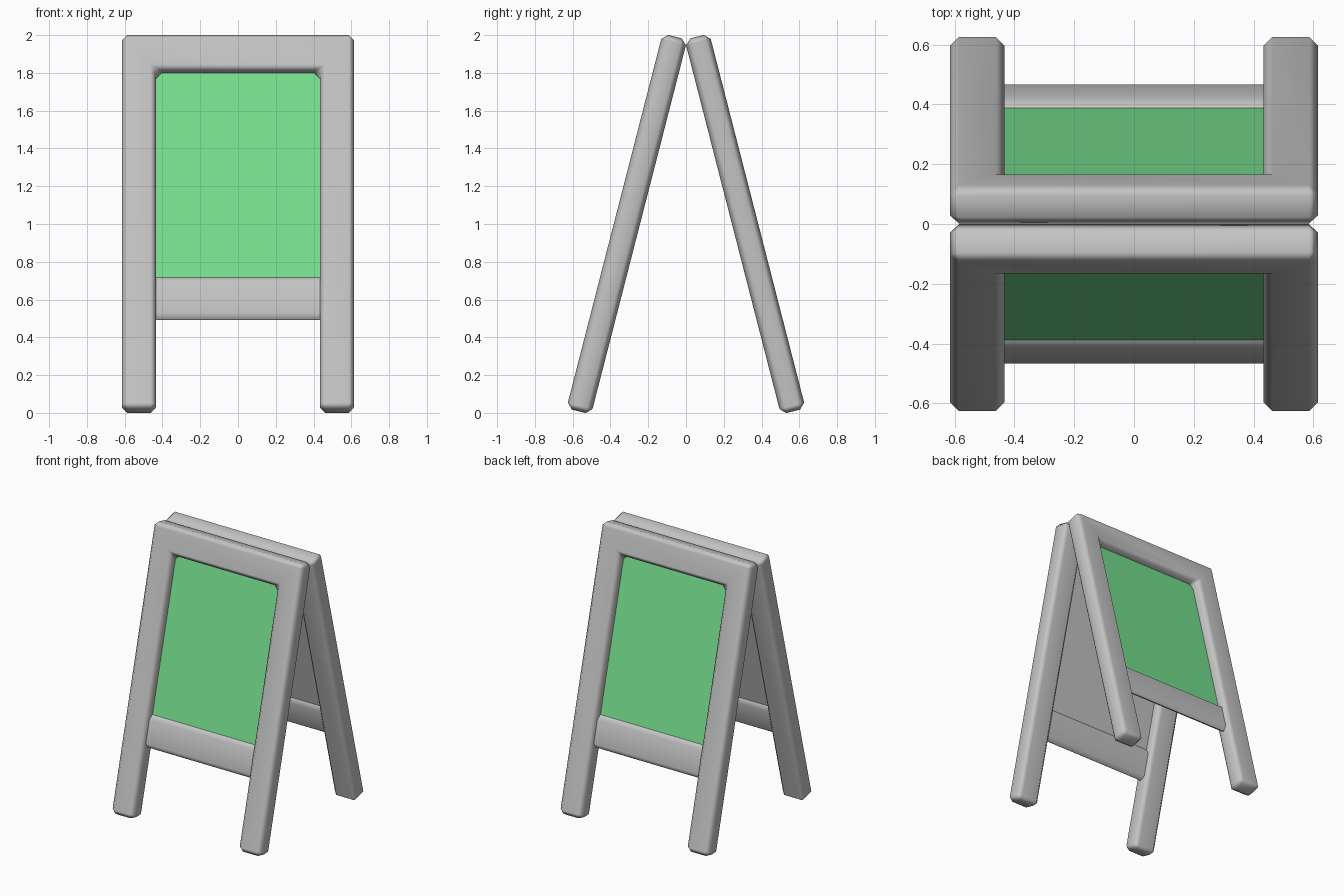
import bpy
import bmesh
from math import radians, pi
from mathutils import Matrix, Vector

if "Cube" in bpy.data.objects:
    bpy.data.objects.remove(bpy.data.objects["Cube"], do_unlink=True)

# Panel dimensions, measured along the sloping panel
LENGTH, DEPTH, BEVEL = 2.048, 0.135, 0.03
OUTER, INNER = 0.615, 0.433
OPENING_TOP = 1.85
RAIL_LOW, RAIL_HIGH = 0.50, 0.73
LEAN = radians(14.4)


def material(name, rgb):
    mat = bpy.data.materials.new(name)
    mat.use_nodes = True
    mat.diffuse_color = (*rgb, 1)
    mat.node_tree.nodes["Principled BSDF"].inputs["Base Color"].default_value = (*rgb, 1)
    return mat


grey = material("grey_frame", (0.55, 0.55, 0.55))
green = material("green_board", (0.18, 0.74, 0.27))


def extrude(profile, direction):
    """Solid from a flat outline swept along a direction."""
    bm = bmesh.new()
    face = bm.faces.new([bm.verts.new(p) for p in profile])
    swept = bmesh.ops.extrude_face_region(bm, geom=[face])["geom"]
    moved = [g for g in swept if isinstance(g, bmesh.types.BMVert)]
    bmesh.ops.translate(bm, verts=moved, vec=direction)
    bmesh.ops.recalc_face_normals(bm, faces=bm.faces)
    return bm


def chamfer(bm, edges):
    bmesh.ops.bevel(bm, geom=edges, offset=BEVEL, segments=1,
                    affect='EDGES', profile=0.5, clamp_overlap=True)


def finish(bm, name, matrix, mats, smooth=True):
    mesh = bpy.data.meshes.new(name)
    bm.to_mesh(mesh)
    bm.free()
    obj = bpy.data.objects.new(name, mesh)
    bpy.context.collection.objects.link(obj)
    for mat in mats:
        mesh.materials.append(mat)
    obj.matrix_world = matrix
    if smooth:
        bpy.ops.object.select_all(action='DESELECT')
        obj.select_set(True)
        bpy.context.view_layer.objects.active = obj
        bpy.ops.object.shade_smooth_by_angle(angle=radians(50))
        obj.modifiers.new("even_shading", 'WEIGHTED_NORMAL').keep_sharp = True
    return obj


def build_panel(side, matrix):
    # Two legs and the top bar as one chamfered arch
    half = [(INNER, OPENING_TOP), (INNER, 0), (OUTER, 0), (OUTER, LENGTH)]
    outline = half + [(-x, z) for x, z in reversed(half)]
    frame = extrude([(x, 0, z) for x, z in outline], Vector((0, DEPTH, 0)))
    chamfer(frame, frame.edges[:])
    finish(frame, side + "_frame", matrix, [grey])

    # Lower rail, chamfered along its length only
    y0, y1 = 0.036, DEPTH - 0.036
    ring = [(y0, RAIL_LOW), (y1, RAIL_LOW), (y1, RAIL_HIGH), (y0, RAIL_HIGH)]
    rail = extrude([(-INNER, y, z) for y, z in ring], Vector((2 * INNER, 0, 0)))
    chamfer(rail, [e for e in rail.edges
                   if abs(e.verts[0].co.x - e.verts[1].co.x) > INNER])
    finish(rail, side + "_lower_rail", matrix, [grey])

    # Thin writing board, green on its outward face
    x, low, high = INNER + 0.01, RAIL_HIGH - 0.03, OPENING_TOP + 0.01
    corners = [(-x, low), (x, low), (x, high), (-x, high)]
    board = extrude([(a, 0.066, z) for a, z in corners], Vector((0, 0.006, 0)))
    for face in board.faces:
        face.material_index = 1 if face.normal.y < -0.5 else 0
    finish(board, side + "_board", matrix, [grey, green], smooth=False)


# Front panel leans back; the back panel is the same one turned around
lean = Matrix.Translation((0, -0.633, 0.025)) @ Matrix.Rotation(-LEAN, 4, 'X')
for side, turn in (("front", 0), ("back", pi)):
    build_panel(side, Matrix.Rotation(turn, 4, 'Z') @ lean)
